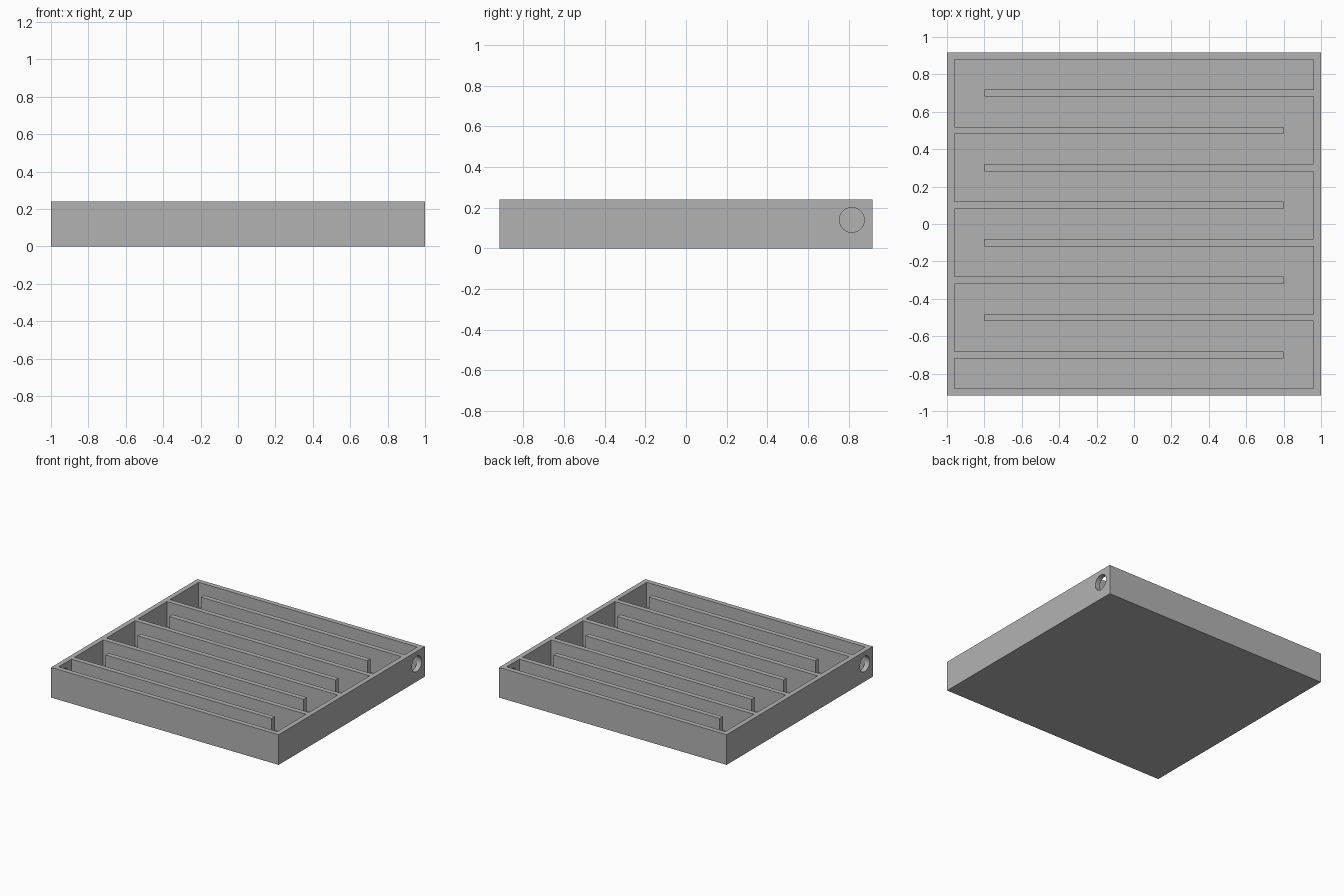
import bpy, bmesh, math
from mathutils import Matrix

cube = bpy.data.objects.get("Cube")
if cube:
    bpy.data.objects.remove(cube, do_unlink=True)

HX, HY, H = 1.0, 0.918, 0.24      # outer half sizes and height
WALL, FLOOR = 0.039, 0.04
IX, IY = HX - WALL, HY - WALL     # inner half sizes
END = 0.8                         # free end of each baffle
PITCH, COUNT = 0.2, 8

grey = bpy.data.materials.new("matte_grey")
grey.use_nodes = True
grey.diffuse_color = (0.45, 0.45, 0.45, 1)
grey.node_tree.nodes["Principled BSDF"].inputs["Base Color"].default_value = grey.diffuse_color


def prism(name, outline, z0, z1):
    """Extrude a counter-clockwise outline from z0 to z1."""
    bm = bmesh.new()
    base = bm.faces.new([bm.verts.new((x, y, z0)) for x, y in outline])
    top = bmesh.ops.extrude_face_region(bm, geom=[base])["geom"]
    verts = [v for v in top if isinstance(v, bmesh.types.BMVert)]
    bmesh.ops.translate(bm, verts=verts, vec=(0, 0, z1 - z0))
    bmesh.ops.recalc_face_normals(bm, faces=bm.faces)
    return finish(name, bm)


def finish(name, bm):
    mesh = bpy.data.meshes.new(name)
    bm.to_mesh(mesh)
    bm.free()
    mesh.materials.append(grey)
    obj = bpy.data.objects.new(name, mesh)
    bpy.context.collection.objects.link(obj)
    return obj


def cut(obj, cutter):
    """Subtract the cutter, apply the result and discard the cutter."""
    cutter.hide_render = True
    mod = obj.modifiers.new("cut", "BOOLEAN")
    mod.operation, mod.solver, mod.object = "DIFFERENCE", "EXACT", cutter
    bpy.context.view_layer.update()
    graph = bpy.context.evaluated_depsgraph_get()
    result = bpy.data.meshes.new_from_object(obj.evaluated_get(graph))
    obj.modifiers.clear()
    obj.data = result
    bpy.data.objects.remove(cutter, do_unlink=True)


# Solid block
tray = prism("serpentine_tray", [(-HX, -HY), (HX, -HY), (HX, HY), (-HX, HY)], 0, H)

# Winding channel: notches alternate between the two side walls
left, right = [], []
for i in range(COUNT):
    y = (i - (COUNT - 1) / 2) * PITCH
    lo, hi = y - WALL / 2, y + WALL / 2
    if i % 2:
        right += [(IX, lo), (-END, lo), (-END, hi), (IX, hi)]
    else:
        left += [(-IX, lo), (END, lo), (END, hi), (-IX, hi)]
outline = [(-IX, -IY), (IX, -IY)] + right + [(IX, IY), (-IX, IY)] + left[::-1]
cut(tray, prism("channel_cutter", outline, FLOOR, H + 0.1))

# Round ports at opposite corners
for side in (-1, 1):
    bm = bmesh.new()
    place = Matrix.Translation((side * (HX - WALL / 2), side * 0.816, 0.14))
    bmesh.ops.create_cone(bm, cap_ends=True, segments=48, radius1=0.061, radius2=0.061,
                          depth=0.1, matrix=place @ Matrix.Rotation(math.pi / 2, 4, "Y"))
    cut(tray, finish("port_cutter", bm))

# Smooth port walls, sharp edges elsewhere
bpy.ops.object.select_all(action="DESELECT")
tray.select_set(True)
bpy.context.view_layer.objects.active = tray
bpy.ops.object.shade_smooth_by_angle(angle=math.radians(30))
